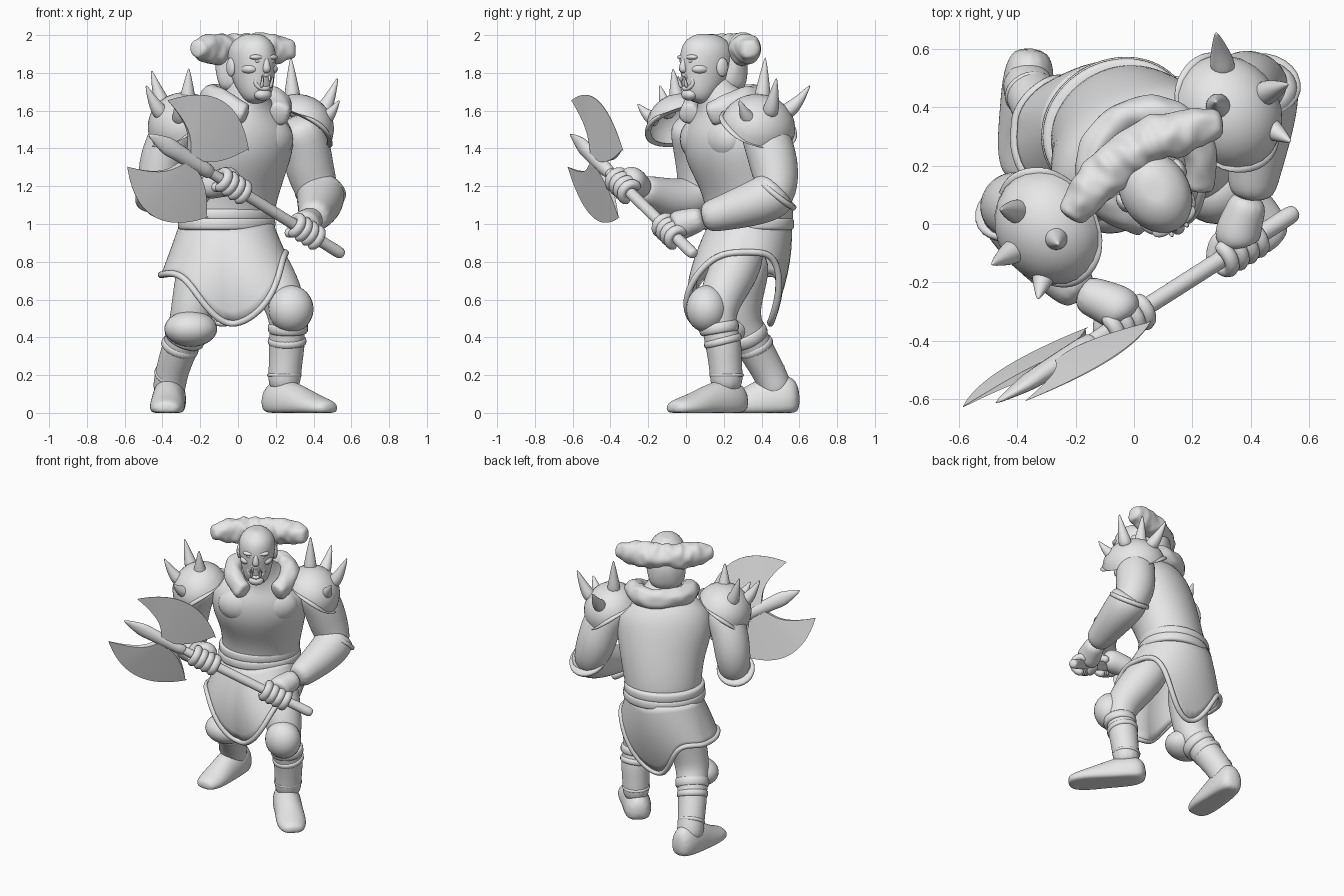
import bpy, bmesh, math, random
from mathutils import Vector, Matrix

cube = bpy.data.objects.get("Cube")
if cube:
    bpy.data.objects.remove(cube)
random.seed(4)

grey = bpy.data.materials.new("plain grey")
grey.use_nodes = True
grey.diffuse_color = (.8, .8, .8, 1)
grey.node_tree.nodes["Principled BSDF"].inputs["Base Color"].default_value = grey.diffuse_color

UP = Vector((0, 0, 1))
ASKEW = Vector((.9, .3, -.2))
SAME = Matrix()
TWIST = Matrix.Rotation(math.radians(32), 4, 'Z')   # upper body turns to its left
FACING = TWIST @ Vector((0, -1, 0))


def add(name, bm, frame=SAME, sub=0):
    """Turn a bmesh into a finished smooth object with outward faces."""
    bm.transform(frame)
    bmesh.ops.recalc_face_normals(bm, faces=bm.faces)
    if all(e.is_manifold for e in bm.edges) and bm.calc_volume(signed=True) < 0:
        bmesh.ops.reverse_faces(bm, faces=bm.faces)
    mesh = bpy.data.meshes.new(name)
    bm.to_mesh(mesh)
    bm.free()
    mesh.materials.append(grey)
    for face in mesh.polygons:
        face.use_smooth = True
    obj = bpy.data.objects.new(name, mesh)
    bpy.context.collection.objects.link(obj)
    if sub:
        mod = obj.modifiers.new("Rounding", 'SUBSURF')
        mod.levels = mod.render_levels = sub
    return obj


def tube(name, points, ref=ASKEW, frame=SAME, seg=12, sub=2, rough=0, loop=False):
    """Loft ellipses along a path; each point is x, y, z, width[, depth]."""
    bm = bmesh.new()
    spots = [Vector(p[:3]) for p in points]
    count, rings = len(points), []
    for i, p in enumerate(points):
        if loop:
            along = spots[(i + 1) % count] - spots[i - 1]
        else:
            along = spots[min(i + 1, count - 1)] - spots[max(i - 1, 0)]
        side = along.cross(ref).normalized()
        other = side.cross(along).normalized()
        ring = []
        for k in range(seg):
            a = math.tau * k / seg
            grow = 1.04 + random.uniform(-rough, rough)
            co = spots[i] + (side * math.cos(a) * p[3] + other * math.sin(a) * p[-1]) * grow
            co.z = max(co.z, 0)
            ring.append(bm.verts.new(co))
        rings.append(ring)
    pairs = list(zip(rings, rings[1:]))
    if loop:
        pairs.append((rings[-1], rings[0]))
    else:
        bm.faces.new(rings[0])
        bm.faces.new(rings[-1])
    for low, high in pairs:
        for k in range(seg):
            n = (k + 1) % seg
            bm.faces.new((low[k], low[n], high[n], high[k]))
    return add(name, bm, frame, sub)


def ball(name, place, size, frame=SAME, dome=False):
    bm = bmesh.new()
    bmesh.ops.create_uvsphere(bm, u_segments=24, v_segments=16, radius=1)
    if dome:
        bmesh.ops.delete(bm, geom=[v for v in bm.verts if v.co.z < -.05], context='VERTS')
    return add(name, bm, frame @ Matrix.Translation(place) @ Matrix.Diagonal((*size, 1)))


def spike(name, base, tip, r=.056, bend=(0, 0, -.03), frame=SAME):
    base, tip = Vector(base), Vector(tip)
    mid = base.lerp(tip, .5) + Vector(bend)
    tube(name, [(*base, r), (*mid, r * .66), (*tip, .004)], frame=frame, seg=8)


# Torso, chest plates and belt
tube("torso", [(-.06, .33, .92, .23, .2), (-.05, .33, 1.08, .245, .205), (-.02, .3, 1.25, .27, .21),
               (0, .24, 1.4, .31, .23), (.02, .22, 1.53, .3, .21), (.04, .2, 1.62, .19, .15),
               (.05, .17, 1.68, .1, .11), (.06, .13, 1.78, .085, .09)], ref=FACING, seg=16)
chest = Matrix.Translation((0, .24, 0)) @ TWIST
for side, word in ((-1, "right"), (1, "left")):
    ball(word + "_chest_plate", (side * .11, -.12, 1.45), (.15, .095, .12), chest)
for z, size in ((1, .255), (1.05, .25)):
    tube("belt", [(-.06, .33, z + dz, size + grow, size + grow - .035)
                  for dz, grow in ((-.035, -.01), (-.03, .01), (.03, .01), (.035, -.01))], ref=FACING, seg=16)


# Skirt with front and back flaps, and its rolled hem
def skirt_point(angle, part):
    lateral, ahead = math.sin(angle), math.cos(angle)
    side = .21 - .06 * lateral
    d = part * (side + (.53 - side) * abs(ahead) ** (5 if lateral > 0 else 8))
    depth = .21 + .5 * d - .75 * d * d if ahead > 0 else .23 + .05 * d - .5 * d * d
    width = .25 + .35 * d
    fuller = 1
    if ahead > 0:   # room for the raised thigh on the left
        fuller += math.sin(2 * abs(angle)) * (.8 * d if lateral > 0 else .35 * d)
    return Vector((-.06 + lateral * width * fuller + .05 * ahead * d, .33 - ahead * depth * fuller, 1 - d))


STEPS, ROWS = 64, 8
angles = [math.tau * (i / STEPS - .5) for i in range(STEPS)]
bm = bmesh.new()
grid = [[bm.verts.new(skirt_point(a, j / ROWS)) for a in angles] for j in range(ROWS + 1)]
for upper, lower in zip(grid, grid[1:]):
    for i in range(STEPS):
        n = (i + 1) % STEPS
        bm.faces.new((upper[i], upper[n], lower[n], lower[i]))
skirt = add("skirt", bm)
skirt.modifiers.new("Thickness", 'SOLIDIFY').thickness = .02
tube("skirt_hem", [(*skirt_point(a, 1), .02) for a in angles],
     seg=6, sub=1, ref=Vector((-.06, .33, 3)), loop=True)

# Legs, knee guards, boots
tube("left_leg", [(.06, .32, .92, .12), (.15, .26, .76, .135), (.25, .17, .59, .115), (.26, .17, .47, .09),
                  (.26, .2, .37, .098), (.25, .21, .24, .085), (.24, .22, .1, .09)])
tube("right_leg", [(-.16, .33, .88, .14), (-.22, .29, .65, .125), (-.25, .28, .5, .11), (-.28, .33, .41, .1),
                   (-.325, .39, .3, .092), (-.36, .46, .18, .085), (-.37, .49, .08, .09)])
ball("left_knee_guard", (.28, .11, .55), (.12, .11, .125))
ball("right_knee_guard", (-.25, .22, .445), (.14, .12, .095))
tube("left_foot", [(.155, .31, .06, .065, .08), (.22, .23, .06, .095, .13), (.31, .13, .045, .09, .11),
                   (.4, .03, .03, .1, .07), (.46, -.04, .025, .085, .05), (.495, -.075, .025, .05, .03)], ref=UP)
tube("right_foot", [(-.35, .605, .08, .06, .09), (-.36, .52, .08, .09, .14), (-.37, .39, .045, .09, .13),
                    (-.375, .27, .03, .095, .075), (-.38, .19, .025, .08, .05), (-.38, .15, .025, .05, .03)], ref=UP)


def cuff(name, low, high, r):
    """A short raised band around a limb."""
    low, high = Vector(low), Vector(high)
    tube(name, [(*low.lerp(high, t), r * k) for t, k in ((0, .85), (.05, 1), (.95, 1), (1, .85))], sub=1)


cuff("left_knee_strap", (.265, .18, .42), (.265, .17, .48), .108)
cuff("left_boot_top", (.26, .2, .36), (.26, .19, .4), .104)
cuff("left_ankle_strap", (.245, .215, .19), (.245, .215, .21), .093)
cuff("right_knee_strap", (-.29, .34, .38), (-.265, .31, .44), .112)
cuff("right_boot_top", (-.315, .375, .33), (-.3, .355, .37), .103)
cuff("right_ankle_strap", (-.36, .455, .19), (-.353, .44, .21), .09)

# Arms and flared bracers
tube("left_arm", [(.3, .38, 1.57, .12), (.36, .44, 1.42, .13), (.38, .475, 1.28, .13), (.43, .48, 1.14, .11),
                  (.44, .4, 1.09, .08)])
tube("left_bracer", [(.43, .5, 1.2, .125), (.44, .45, 1.14, .13), (.43, .32, 1.095, .115), (.41, .17, 1.05, .09),
                     (.4, .08, 1.03, .077)])
tube("right_arm", [(-.29, .02, 1.57, .12), (-.38, .05, 1.42, .12), (-.42, .07, 1.27, .118), (-.42, .05, 1.14, .1),
                   (-.38, 0, 1.1, .08)])
tube("right_bracer", [(-.43, .07, 1.19, .11), (-.41, .03, 1.13, .122), (-.33, -.08, 1.13, .11),
                      (-.23, -.19, 1.17, .085), (-.17, -.25, 1.19, .07)])
cuff("left_bracer_rim", (.437, .485, 1.175), (.435, .465, 1.15), .138)
cuff("right_bracer_rim", (-.43, .055, 1.165), (-.42, .035, 1.14), .126)

# Axe: haft, spike and two crescent blades
BUTT = Vector((.55, .04, .84))
ALONG = Vector((-.746, -.476, .463)).normalized()
ACROSS = Vector((.52, .05, .853)).normalized()
THICK = ALONG.cross(ACROSS)


def axe_point(s, w=0, k=0):
    return BUTT + ALONG * s + ACROSS * w + THICK * k


tube("axe_haft", [(*axe_point(s), r) for s, r in ((-.01, .024), (.02, .033), (.1, .03), (.6, .03), (1.1, .03))], ref=THICK)
tube("axe_spike", [(*axe_point(s), a, b) for s, a, b in
                   ((.92, .03, .03), (.94, .045, .04), (1.2, .045, .035), (1.23, .06, .03), (1.38, .004, .004))],
     ref=THICK, seg=8, sub=1)
for flip, word in ((1, "upper"), (-1, "lower")):
    bm = bmesh.new()
    strips = []
    for i in range(33):
        q = i / 16 - 1
        bulge = 1 - q * q
        s_in = 1.09 + .285 * (.32 * q + .68 * q ** 5 if q > 0 else q * .96)
        w_in = .02 + .185 * abs(q) ** (1.5 if q > 0 else 2.2)
        s_out, w_out = 1.09 + .288 * q, .206 + .15 * bulge
        strips.append([bm.verts.new(axe_point(s, flip * w, k * (.05 + bulge))) for s, w, k in
                       ((s_in, w_in, .024), (s_out, w_out, .002), (s_out, w_out, -.002), (s_in, w_in, -.024))])
    for one, two in zip(strips, strips[1:]):
        for k in range(4):
            n = (k + 1) % 4
            bm.faces.new((one[k], one[n], two[n], two[k]))
    bm.faces.new(strips[0])
    bm.faces.new(strips[-1])
    blade = add(word + "_axe_blade", bm)
    blade.data.set_sharp_from_angle(angle=.7)

# Hands gripping the haft
for word, grip, wrist in (("left", .26, (.4, .1, 1.035)), ("right", .78, (-.19, -.23, 1.185))):
    palm = axe_point(grip, .025, .045)
    wrist = Vector(wrist)
    tube(word + "_hand", [(*wrist, .064), (*wrist.lerp(palm, .5), .07), (*palm, .085),
                          (*axe_point(grip, .02, .01), .06)])
    for n in range(4):
        s = grip + (n - 1.5) * .046
        arc = [math.radians(a) for a in range(10, 271, 52)]
        tube(word + "_finger", [(*axe_point(s, .056 * math.sin(a), .056 * math.cos(a)), .028) for a in arc],
             ref=ALONG, seg=8, sub=1)
    tube(word + "_thumb", [(*axe_point(grip + .02, -.01, .07), .035), (*axe_point(grip + .06, -.05, .03), .03),
                           (*axe_point(grip + .09, -.055, -.02), .024)], seg=8)

# Shoulder guards, tilted outward, with rims and horns
for side, word, place in ((1, "left", (.32, .38, 1.51)), (-1, "right", (-.29, -.01, 1.52))):
    frame = (Matrix.Translation(place) @ TWIST @ Matrix.Rotation(side * .6, 4, 'Y')
             @ Matrix.Diagonal((.185, .205, .175, 1)))
    ball(word + "_shoulder_guard", (0, 0, 0), (1, 1, 1), frame, dome=True)
    circle = [math.tau * i / 24 for i in range(24)]
    tube(word + "_shoulder_rim", [(math.cos(a), math.sin(a), -.1 - .18 * math.cos(2 * a), .1) for a in circle],
         ref=UP, frame=frame, seg=6, sub=1, loop=True)
for base, tip in (((.29, .4, 1.63), (.28, .42, 1.89)), ((.43, .44, 1.57), (.53, .48, 1.78)),
                  ((.43, .35, 1.54), (.54, .28, 1.66)), ((.31, .51, 1.58), (.28, .66, 1.74))):
    spike("left_shoulder_horn", base, tip)
for base, tip in (((-.27, -.04, 1.63), (-.26, -.07, 1.83)), ((-.39, -.08, 1.57), (-.49, -.14, 1.74)),
                  ((-.3, -.14, 1.55), (-.33, -.26, 1.64)), ((-.38, .04, 1.6), (-.46, .05, 1.82))):
    spike("right_shoulder_horn", base, tip)

# Fur collar, open at the throat, hanging in front as lapels
collar = []
for i in range(25):
    a = math.radians(32 + 296 * i / 24)
    front = max(0, math.cos(a))
    collar.append((.185 * math.sin(a), -(.17 + .04 * front) * math.cos(a), 1.67 - .11 * front, .06, .065))
tube("fur_collar", collar, ref=UP, frame=Matrix.Translation((.04, .21, 0)) @ TWIST, rough=.2)

# Head and face
head = Matrix.Translation((.07, .115, 0)) @ TWIST
tube("head", [(0, -.08, 1.645, .045, .04), (0, -.065, 1.68, .078, .08), (0, -.035, 1.75, .098, .12),
              (0, -.015, 1.83, .112, .145), (0, 0, 1.91, .12, .15), (0, .005, 1.965, .098, .125),
              (0, .01, 2, .05, .07), (0, .01, 2.005, .02, .03)], ref=Vector((0, -1, 0)), frame=head, seg=16)
for side, word in ((-1, "right"), (1, "left")):
    ball(word + "_brow", (side * .04, -.125, 1.883), (.045, .028, .016), head)
    ball(word + "_eye", (side * .042, -.135, 1.862), (.018, .012, .009), head)
    ball(word + "_cheek", (side * .06, -.08, 1.82), (.045, .055, .03), head)
    ball(word + "_ear", (side * .115, .02, 1.83), (.018, .035, .05), head)
    spike(word + "_tusk", (side * .028, -.145, 1.72), (side * .032, -.165, 1.785), .012, (0, -.006, 0), head)
    spike(word + "_fang", (side * .02, -.145, 1.79), (side * .02, -.155, 1.75), .009, (0, 0, 0), head)
tube("nose", [(0, -.135, 1.89, .014), (0, -.155, 1.845, .018), (0, -.16, 1.82, .026), (0, -.13, 1.808, .02)],
     frame=head, seg=8)
mouth = [math.tau * i / 16 for i in range(16)]
tube("lips", [(.05 * math.sin(a), -.145 + .025 * abs(math.sin(a)), 1.752 + .037 * math.cos(a), .014) for a in mouth],
     ref=Vector((0, 1, 0)), frame=head, seg=6, sub=1, loop=True)
ball("chin", (0, -.115, 1.685), (.05, .04, .032), head)

# Swept-out hair and nape
hair = []
for i in range(25):
    q = i / 12 - 1
    hair.append((.31 * q + .012, .15 - .08 * q * q, 1.92 + .01 * q * q, .08 - .04 * q ** 4, .085 - .04 * q ** 4))
tube("hair", hair, ref=UP, frame=head, rough=.2)
tube("nape_hair", [(0, .11, 1.95, .12, .07), (0, .13, 1.86, .13, .09), (0, .13, 1.78, .12, .09),
                   (0, .12, 1.69, .1, .07)], ref=Vector((0, -1, 0)), frame=head, seg=16, rough=.12)
